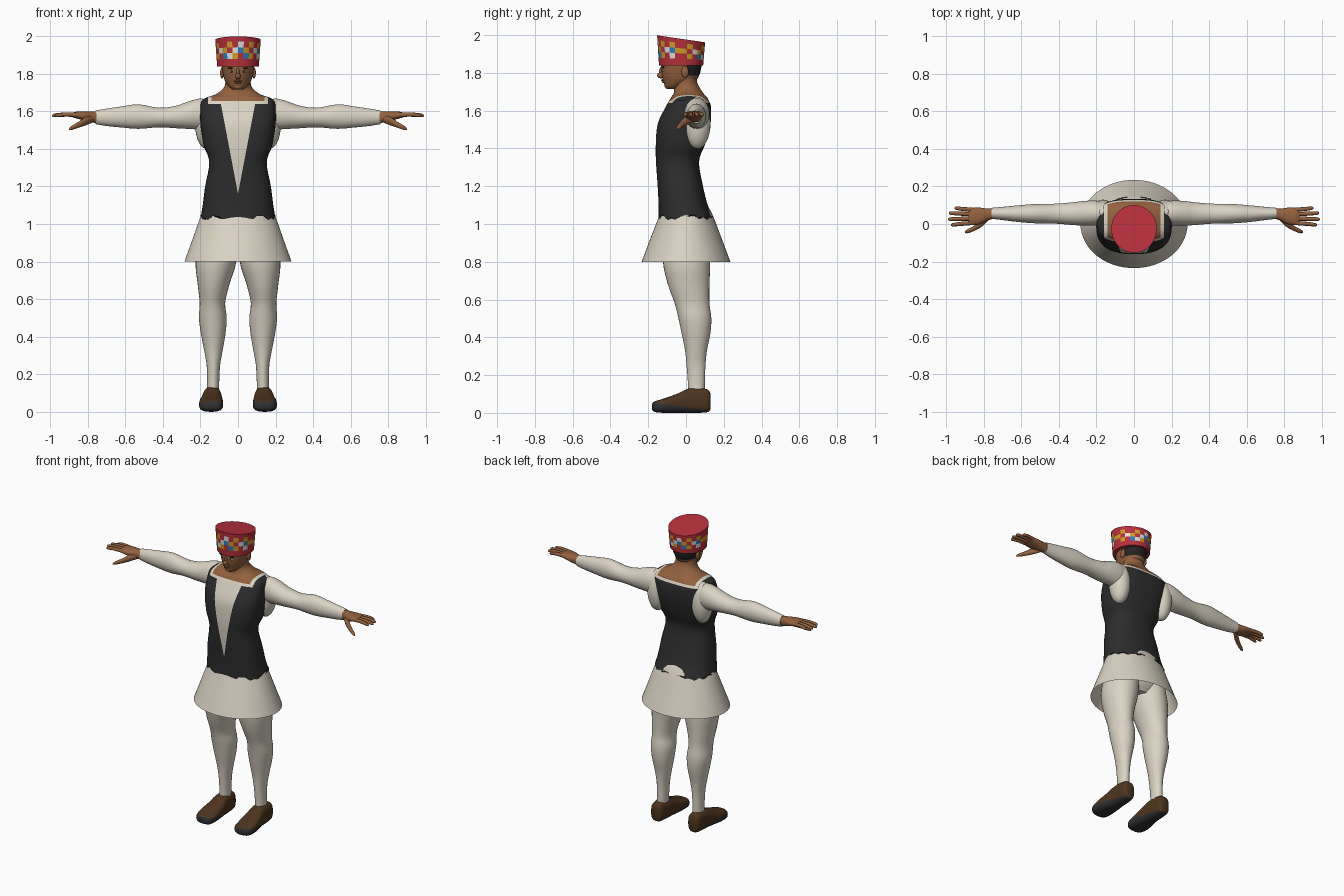
import bpy, bmesh, math
from mathutils import Vector

cube = bpy.data.objects.get("Cube")
if cube:
    bpy.data.objects.remove(cube, do_unlink=True)


def material(name, *rgb):
    m = bpy.data.materials.new(name)
    m.use_nodes = True
    m.diffuse_color = (*rgb, 1)
    m.node_tree.nodes["Principled BSDF"].inputs["Base Color"].default_value = (*rgb, 1)
    return m


CREAM = material("cream cloth", .70, .65, .55)
VEST = material("charcoal vest", .026, .026, .026)
SKIN = material("brown skin", .29, .12, .05)
RED = material("red felt", .48, .03, .045)
GOLD = material("gold patch", .65, .33, .02)
BLUE = material("blue patch", .03, .2, .5)
WHITE = material("white patch", .75, .76, .74)
BROWN = material("brown leather", .075, .035, .013)
SOLE = material("dark sole", .03, .03, .032)
HAIR = material("black hair", .018, .016, .015)


def finish(name, bm, mats, rule=None, cuts=(), angle=50):
    """Cut clean colour borders, colour faces by a rule, and shade smooth."""
    for co, no in cuts:
        geom = bm.verts[:] + bm.edges[:] + bm.faces[:]
        bmesh.ops.bisect_plane(bm, geom=geom, plane_co=co, plane_no=no)
    bmesh.ops.recalc_face_normals(bm, faces=bm.faces[:])
    if rule:
        for f in bm.faces:
            f.material_index = mats.index(rule(f.calc_center_median()))
    me = bpy.data.meshes.new(name)
    bm.to_mesh(me)
    bm.free()
    for m in mats:
        me.materials.append(m)
    ob = bpy.data.objects.new(name, me)
    bpy.context.collection.objects.link(ob)
    bpy.ops.object.select_all(action='DESELECT')
    ob.select_set(True)
    bpy.context.view_layer.objects.active = ob
    bpy.ops.object.shade_smooth_by_angle(angle=math.radians(angle))
    return ob


def smooth_rings(rings, steps):
    """Catmull-Rom interpolation between ring tuples."""
    out = []
    for i in range(len(rings) - 1):
        a, b, c, d = (rings[max(0, min(len(rings) - 1, i + k))] for k in (-1, 0, 1, 2))
        for s in range(steps):
            t = s / steps
            out.append([q + t / 2 * (r - p + t * (2 * p - 5 * q + 4 * r - w + t * (3 * (q - r) + w - p)))
                        for p, q, r, w in zip(a, b, c, d)])
    return out + [list(rings[-1])]


def loft(name, axis, rings, mats, side=1, n=2, seg=32, steps=4, caps=True, rule=None, cuts=(), hem=None):
    """Rings are (position, centre 1, centre 2, radius 1, radius 2[, squareness])."""
    bm = bmesh.new()
    rows = []
    for ring in smooth_rings(rings, steps):
        t, c1, c2, r1, r2 = ring[:5]
        p = 2 / (ring[5] if len(ring) > 5 else n)
        row = []
        for k in range(seg):
            a = math.tau * k / seg
            u = c1 + r1 * math.copysign(abs(math.cos(a)) ** p, math.cos(a))
            v = c2 + r2 * math.copysign(abs(math.sin(a)) ** p, math.sin(a))
            x, y, z = {'x': (t, u, v), 'y': (u, t, v), 'z': (u, v, t)}[axis]
            if hem and not rows:
                z += hem(a)
            row.append(bm.verts.new((x * side, y, z)))
        rows.append(row)
    for lo, hi in zip(rows, rows[1:]):
        for k in range(seg):
            j = (k + 1) % seg
            bm.faces.new((lo[k], lo[j], hi[j], hi[k]))
    if caps:
        bm.faces.new(rows[0])
        bm.faces.new(rows[-1])
    return finish(name, bm, mats, rule, cuts)


def ellipsoid(name, centre, radii, mat):
    bm = bmesh.new()
    bmesh.ops.create_uvsphere(bm, u_segments=24, v_segments=14, radius=1)
    bmesh.ops.scale(bm, vec=radii, verts=bm.verts)
    bmesh.ops.translate(bm, vec=centre, verts=bm.verts)
    return finish(name, bm, [mat])


# Torso: waistcoat, shirt front and neck share one surface
def torso_colour(c):
    x = abs(c.x)
    if c.z > 1.655 and x < .14:
        return SKIN
    if c.z > 1.64 and x < .16:
        return CREAM
    if c.y < -.03 and x < (c.z - 1.16) * .19:
        return CREAM
    return VEST


loft("waistcoat_and_neck", 'z', [
    (1.03, 0, 0, .20, .145, 2.3), (1.10, 0, -.015, .188, .13, 2.4),
    (1.20, 0, -.03, .175, .12, 2.5), (1.33, 0, -.045, .153, .114, 2.5),
    (1.42, 0, -.03, .183, .13, 2.6), (1.53, 0, -.01, .20, .14, 2.8),
    (1.62, 0, .012, .20, .12, 3), (1.655, 0, .016, .193, .104, 3),
    (1.675, 0, .016, .165, .092, 2.6), (1.69, 0, .014, .12, .08, 2.2),
    (1.72, 0, .006, .08, .068, 2), (1.75, 0, -.003, .068, .062, 2), (1.80, 0, -.005, .066, .06, 2)],
    [VEST, CREAM, SKIN], seg=64, rule=torso_colour,
    hem=lambda a: .012 * math.sin(5 * a) + .012 * math.sin(11 * a),
    cuts=[((0, 0, 1.16), (s, 0, -.19)) for s in (1, -1)]
    + [((x, 0, 0), (1, 0, 0)) for x in (-.16, -.14, .14, .16)]
    + [((0, 0, z), (0, 0, 1)) for z in (1.64, 1.655)])

# Flared open skirt over the hips
loft("skirt", 'z', [(.80, 0, 0, .285, .235), (.92, 0, 0, .242, .19), (1.05, 0, 0, .196, .14),
                    (1.12, 0, -.01, .17, .11)], [CREAM], seg=64, caps=False)
loft("hips", 'z', [(.83, 0, .01, .13, .07), (.90, 0, .005, .19, .115), (1.04, 0, 0, .185, .125)], [CREAM])

# Head with hair at the back
loft("head", 'z', [
    (1.715, 0, -.075, .025, .028), (1.73, 0, -.062, .046, .05), (1.76, 0, -.035, .068, .086),
    (1.79, 0, -.029, .078, .1), (1.83, 0, -.026, .085, .107), (1.87, 0, -.025, .088, .108)],
    [SKIN, HAIR], rule=lambda c: HAIR if c.y > .005 and c.z > 1.785 else SKIN,
    cuts=[((0, .005, 0), (0, 1, 0)), ((0, 0, 1.785), (0, 0, 1))])
ellipsoid("nose", (0, -.133, 1.787), (.014, .02, .016), SKIN)
ellipsoid("nose_bridge", (0, -.128, 1.805), (.009, .014, .028), SKIN)
ellipsoid("upper_lip", (0, -.121, 1.762), (.022, .012, .005), SKIN)
ellipsoid("lower_lip", (0, -.117, 1.752), (.019, .012, .005), SKIN)
ellipsoid("chin", (0, -.098, 1.731), (.024, .016, .014), SKIN)

# Slanted hat with a band of patches
SEG, ROWS = 48, ("RGRRGRWRGRGR", "GRWGRWBGRWBG", "RGRBWGRBGRWR")
PATCH = dict(R=0, G=1, W=2, B=3)
bm = bmesh.new()
levels = (0, .25, .45, .64, .84, 1)
rows = []
for f in levels:
    row = []
    for k in range(SEG):
        a = math.tau * k / SEG
        y = -.026 + (.117 + .01 * f) * math.sin(a)
        top = 1.978 - .145 * (y + .01)
        row.append(bm.verts.new(((.111 + .01 * f) * math.cos(a), y, 1.84 + f * (top - 1.84))))
    rows.append(row)
for i in range(len(levels) - 1):
    for k in range(SEG):
        j = (k + 1) % SEG
        face = bm.faces.new((rows[i][k], rows[i][j], rows[i + 1][j], rows[i + 1][k]))
        if 1 <= i <= 3:
            face.material_index = PATCH[ROWS[3 - i][k // 2 % 12]]
bm.faces.new(rows[0])
bm.faces.new(rows[-1])
finish("hat", bm, [RED, GOLD, WHITE, BLUE], angle=40)

# Paired parts
for side, tag in ((1, "left"), (-1, "right")):
    ellipsoid(tag + "_ear", (side * .085, -.005, 1.805), (.01, .019, .03), SKIN)
    ellipsoid(tag + "_eye", (side * .032, -.117, 1.812), (.013, .008, .006), WHITE)
    ellipsoid(tag + "_pupil", (side * .032, -.1225, 1.812), (.005, .004, .005), HAIR)
    ellipsoid(tag + "_eyebrow", (side * .034, -.12, 1.83), (.022, .008, .004), HAIR)

    # Shirt showing at the armhole, then the sleeve
    ellipsoid(tag + "_armhole", (side * .165, .06, 1.535), (.064, .07, .137), CREAM)
    loft(tag + "_sleeve", 'x', [
        (.14, .055, 1.575, .06, .08), (.20, .058, 1.585, .066, .083), (.26, .057, 1.58, .066, .074),
        (.33, .055, 1.57, .06, .06), (.42, .055, 1.567, .053, .052), (.53, .055, 1.572, .051, .065),
        (.62, .055, 1.57, .044, .056), (.70, .056, 1.568, .035, .046), (.76, .057, 1.568, .029, .036)],
        [CREAM], side)

    # Hand
    loft(tag + "_palm", 'x', [
        (.74, .057, 1.568, .025, .031), (.78, .05, 1.57, .032, .029), (.82, .043, 1.575, .044, .024),
        (.86, .04, 1.58, .046, .018), (.88, .04, 1.58, .04, .012)], [SKIN], side, n=2.4, seg=24)
    for i, (tip, y0, y1) in enumerate(((.955, .075, .084), (.985, .052, .058), (.99, .029, .026), (.975, .006, -.004))):
        mid = (.86 + tip) / 2
        loft(f"{tag}_finger_{i + 1}", 'x', [
            (.85, y0, 1.58, .011, .012), (mid, (y0 + y1) / 2, 1.583, .011, .011),
            (tip - .01, y1, 1.578, .009, .009), (tip, y1, 1.576, .003, .003)], [SKIN], side, seg=12)
    loft(tag + "_thumb", 'x', [
        (.77, .04, 1.56, .015, .018), (.81, .005, 1.548, .019, .022), (.85, -.022, 1.528, .014, .016),
        (.885, -.038, 1.512, .011, .011), (.9, -.043, 1.504, .004, .004)], [SKIN], side, seg=12)

    # Stockinged leg
    loft(tag + "_leg", 'z', [
        (.09, .134, .055, .032, .044), (.16, .132, .055, .032, .045), (.25, .131, .053, .036, .05),
        (.33, .131, .053, .05, .058), (.42, .132, .053, .066, .076), (.50, .134, .047, .074, .087),
        (.58, .136, .032, .068, .092), (.68, .13, .014, .085, .11), (.80, .117, .003, .108, .125),
        (.95, .1, 0, .095, .12)], [CREAM], side)

    # Shoe with a sole that rises over the toe
    loft(tag + "_shoe", 'y', [
        (.13, .138, .06, .024, .04), (.115, .138, .064, .04, .06), (.06, .138, .066, .047, .066),
        (.01, .138, .064, .051, .064), (-.04, .14, .052, .058, .052), (-.1, .143, .041, .064, .041),
        (-.15, .143, .034, .06, .032), (-.172, .142, .033, .046, .025), (-.18, .142, .032, .028, .014)],
        [BROWN, SOLE], side, n=2.8, cuts=[((0, 0, .03), (0, .15, 1))],
        rule=lambda c: SOLE if c.z < .03 - .15 * c.y else BROWN)
